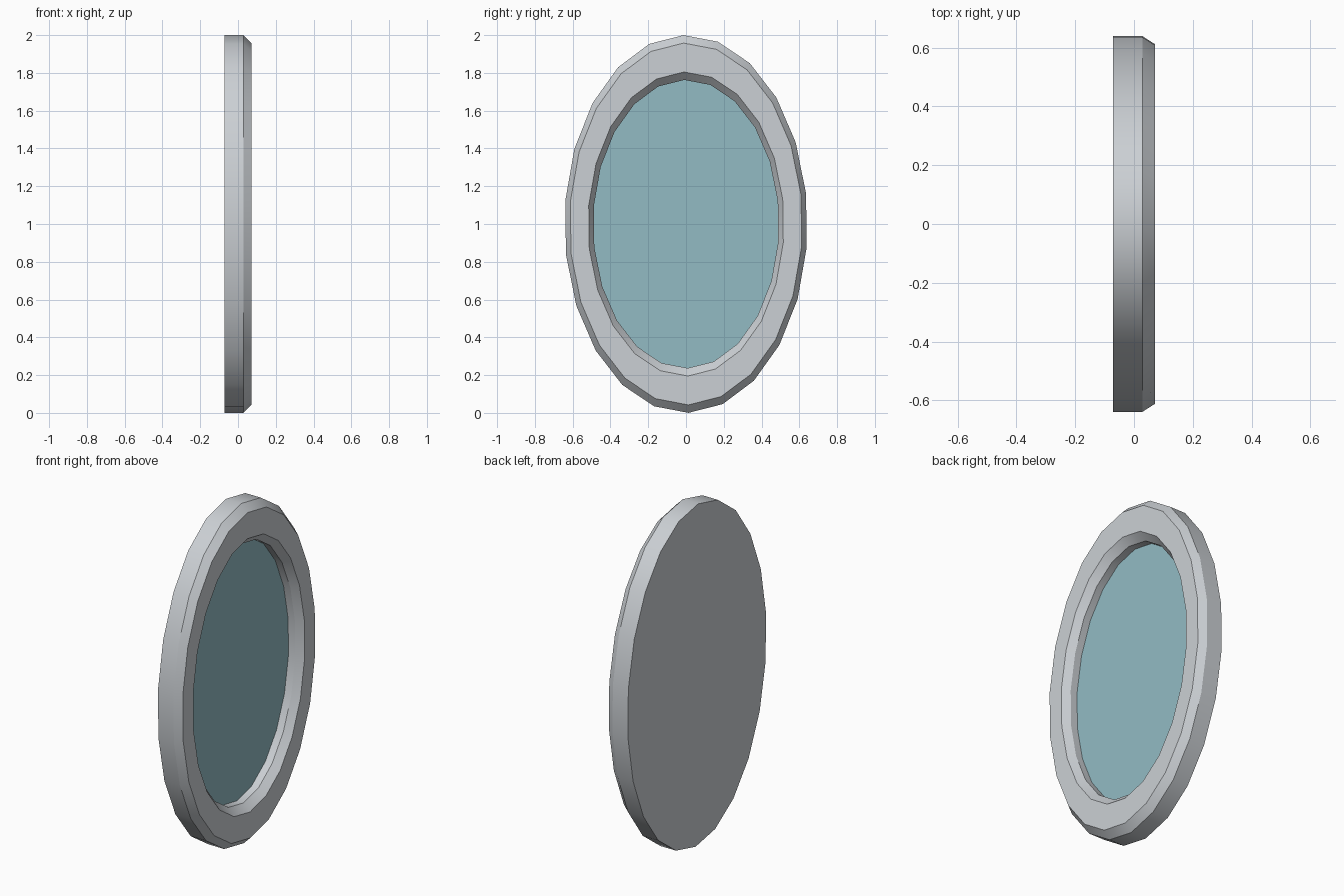
import bpy, math

if "Cube" in bpy.data.objects:
    bpy.data.objects.remove(bpy.data.objects["Cube"])

SIDES = 22
TURN = 0.02  # slight turn of the facets


def material(name, rgb):
    m = bpy.data.materials.new(name)
    m.diffuse_color = (*rgb, 1)
    m.use_nodes = True
    m.node_tree.nodes["Principled BSDF"].inputs["Base Color"].default_value = m.diffuse_color
    return m


def ring(x, ry, rz):
    return [(x, ry * math.cos(a), 1 + rz * math.sin(a))
            for a in (TURN + 2 * math.pi * (i + 0.5) / SIDES for i in range(SIDES))]


def build(name, rings, mat, cap_first=False, cap_last=False):
    verts = [v for r in rings for v in ring(*r)]
    faces = []
    for k in range(len(rings) - 1):
        for i in range(SIDES):
            j = (i + 1) % SIDES
            a, b = k * SIDES, (k + 1) * SIDES
            faces.append((a + i, a + j, b + j, b + i))
    if cap_first:
        faces.append(tuple(reversed(range(SIDES))))
    if cap_last:
        faces.append(tuple(range((len(rings) - 1) * SIDES, len(rings) * SIDES)))
    me = bpy.data.meshes.new(name)
    me.from_pydata(verts, [], faces)
    me.materials.append(mat)
    ob = bpy.data.objects.new(name, me)
    bpy.context.collection.objects.link(ob)
    bpy.ops.object.select_all(action='DESELECT')
    ob.select_set(True)
    bpy.context.view_layer.objects.active = ob
    bpy.ops.object.shade_smooth_by_angle(angle=math.radians(30))
    return ob


silver = material("silver frame", (0.60, 0.63, 0.66))
glass = material("mirror blue", (0.29, 0.50, 0.55))

# frame: closed back, outer wall, chamfer, front band, inner chamfer, inner wall
build("frame", [(-0.071, 0.644, 1.0), (0.029, 0.644, 1.0), (0.071, 0.617, 0.958),
                (0.071, 0.519, 0.805), (0.029, 0.492, 0.763), (-0.015, 0.492, 0.763)],
      silver, cap_first=True)
# glass: recessed mirror plate
build("mirror_glass", [(-0.015, 0.492, 0.763)], glass, cap_last=True)
